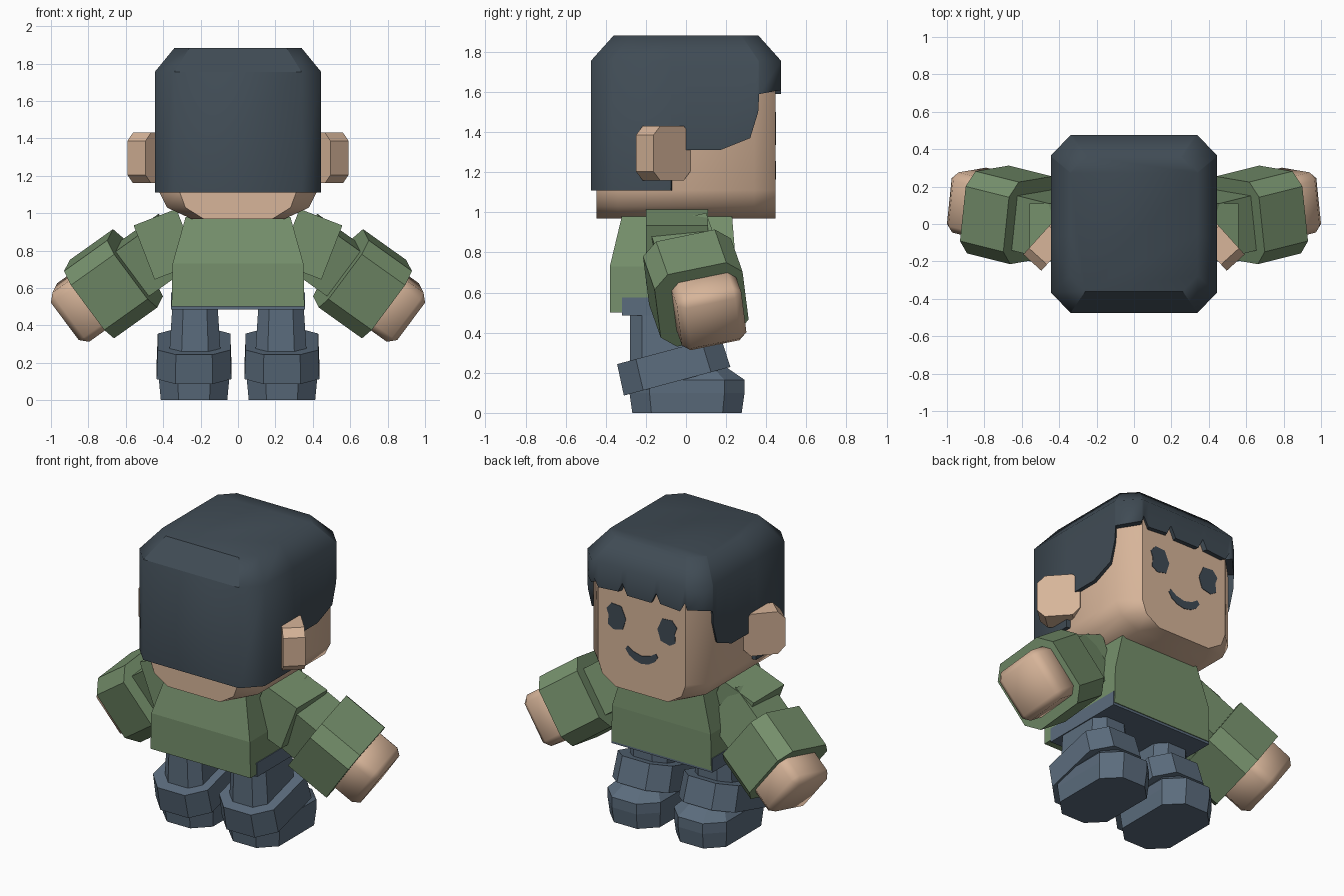
import bpy, bmesh, math
from mathutils import Vector, Matrix

if "Cube" in bpy.data.objects:
    bpy.data.objects.remove(bpy.data.objects["Cube"])


def material(name, rgb):
    m = bpy.data.materials.new(name)
    m.diffuse_color = (*rgb, 1)
    m.use_nodes = True
    m.node_tree.nodes["Principled BSDF"].inputs["Base Color"].default_value = m.diffuse_color
    return m


HAIR = material("dark slate hair", (0.051, 0.071, 0.09))
SKIN = material("warm skin", (0.68, 0.46, 0.32))
SHIRT = material("sage green", (0.18, 0.28, 0.15))
PANTS = material("blue grey", (0.105, 0.15, 0.205))


def finish(name, bm, mat, smooth=None, sharp=lambda e: False):
    """Turn a bmesh into an object; smooth is the angle that keeps edges sharp."""
    bmesh.ops.recalc_face_normals(bm, faces=bm.faces)
    if smooth:
        for f in bm.faces:
            f.smooth = True
        for e in bm.edges:
            e.smooth = not (sharp(e) or e.calc_face_angle(0) > math.radians(smooth))
    me = bpy.data.meshes.new(name)
    bm.to_mesh(me)
    bm.free()
    me.materials.append(mat)
    ob = bpy.data.objects.new(name, me)
    bpy.context.collection.objects.link(ob)
    return ob


def loft(name, rings, mat, side=1, smooth=None, bevel=0, sharp=lambda e: False):
    """Skin equal-length rings of points and close both ends."""
    bm = bmesh.new()
    vs = [[bm.verts.new((p[0] * side, p[1], p[2])) for p in r] for r in rings]
    n = len(vs[0])
    for a, b in zip(vs, vs[1:]):
        for i in range(n):
            j = (i + 1) % n
            bm.faces.new((a[i], a[j], b[j], b[i]))
    bm.faces.new(vs[0])
    bm.faces.new(vs[-1])
    if bevel:
        bmesh.ops.bevel(bm, geom=bm.edges[:], offset=bevel, segments=1, affect='EDGES')
    return finish(name, bm, mat, smooth, sharp)


def octagon(hx, hy, c):
    return [(hx, -hy + c), (hx, hy - c), (hx - c, hy), (-hx + c, hy),
            (-hx, hy - c), (-hx, -hy + c), (-hx + c, -hy), (hx - c, -hy)]


def rect(hx, y0, y1, z):
    return [(-hx, y0, z), (hx, y0, z), (hx, y1, z), (-hx, y1, z)]


def prism(name, profile, origin, axes, t0, t1, mat, **kw):
    """Extrude a 2D profile on axes (u, v) along the third axis from t0 to t1."""
    u, v, a = axes
    o = Vector(origin)
    loft(name, [[o + u * p + v * q + a * t for p, q in profile] for t in (t0, t1)], mat, **kw)


# Head: profile across x and z, carried front to back with tapered ends
half = [(0.25, 0.97), (0.38, 1.03), (0.42, 1.11), (0.42, 1.7)]
outline = half + [(-x, z) for x, z in reversed(half)]
loft("head", [[(x * k, y, z) for x, z in outline]
              for y, k in ((-0.447, 0.74), (-0.34, 1), (0.34, 1), (0.447, 0.74))],
     SKIN, smooth=60, sharp=lambda e: all(abs(v.co.y) > 0.44 for v in e.verts))

# Hair: outline from back to front with the height of its lower edge
right = [(0.34, -0.475, 1.11), (0.445, -0.365, 1.11), (0.445, -0.075, 1.11),
         (0.445, -0.074, 1.18), (0.445, -0.02, 1.2), (0.445, 0, 1.31),
         (0.445, 0.17, 1.31), (0.445, 0.32, 1.37), (0.445, 0.36, 1.5),
         (0.445, 0.365, 1.59), (0.34, 0.475, 1.61), (0.325, 0.475, 1.65),
         (0.29, 0.475, 1.59), (0.15, 0.475, 1.60), (0.12, 0.475, 1.66),
         (0.085, 0.475, 1.59)]
full = right + [(0, 0.475, 1.59)] + [(-x, y, z) for x, y, z in reversed(right)]
loft("hair", [[(x * 0.92, y * 0.92, z) for x, y, z in full], full,
              [(x, y, 1.755) for x, y, z in full],
              [(x * 0.764, y * 0.758, 1.883) for x, y, z in full]],
     HAIR, smooth=60,
     sharp=lambda e: all(v.co.z > 1.75 and v.co.y < -0.35 and abs(v.co.x) < 0.35
                         for v in e.verts))
# Remove the hidden inner cap of the hair shell
bm = bmesh.new()
hair = bpy.data.objects["hair"]
bm.from_mesh(hair.data)
bmesh.ops.delete(bm, geom=[f for f in bm.faces if len(f.verts) > 4
                           and f.calc_center_median().z < 1.7], context='FACES')
bm.to_mesh(hair.data)
bm.free()


# Face details: thin plates on the face
def plate(name, pts):
    loft(name, [[(x, y, z) for x, z in pts] for y in (0.444, 0.450)], HAIR)


for side, tag in ((1, "right"), (-1, "left")):
    plate("eye_" + tag, [(side * (0.18 + x), 1.42 + z) for x, z in
                         ((-0.035, 0.075), (0.035, 0.08), (0.07, 0.04), (0.055, 0.0),
                          (0.06, -0.06), (0.02, -0.085), (-0.045, -0.07), (-0.068, 0.0))])
top = [(x / 100, 1.215 + 4.2 * (x / 100) ** 2) for x in (-10, -6, 0, 6, 10)]
low = [(x / 100, 1.165 + 4.2 * (x / 100) ** 2) for x in (9, 5, 0, -5, -9)]
plate("mouth", [(-0.115, 1.235)] + top + [(0.115, 1.235)] + low)

# Torso and the waist that shows below the hem
loft("shirt", [rect(0.355, -0.38, 0.25, 0.5), rect(0.35, -0.38, 0.25, 0.73),
               rect(0.28, -0.32, 0.23, 0.98)], SHIRT)
loft("waist", [rect(0.358, -0.32, 0.245, 0.485), rect(0.358, -0.32, 0.245, 0.575)], PANTS)

# Limb directions
arm_axis = Vector((0.8, 0.2, -0.57)).normalized()
arm_v = Vector((-0.16, 0.95, 0.24))
arm_v = (arm_v - arm_axis * arm_v.dot(arm_axis)).normalized()
arm = (arm_axis.cross(arm_v), arm_v, arm_axis)
sh_axis = Vector((0.93, 0, -0.36)).normalized()
shoulder = (sh_axis.cross(Vector((0, 1, 0))), Vector((0, 1, 0)), sh_axis)
ear_axis = Vector((0.74, 0.67, 0)).normalized()
ear = (ear_axis.cross(Vector((0, 0, 1))), Vector((0, 0, 1)), ear_axis)


def square(h):
    return [(-h, -h), (h, -h), (h, h), (-h, h)]


tilt = Matrix.Rotation(math.radians(15), 3, 'X')
for side, tag in ((1, "right"), (-1, "left")):
    # Ears
    prism("ear_" + tag, octagon(0.125, 0.135, 0.045), (0.508, -0.07, 1.295), ear,
          -0.13, 0, SKIN, side=side)
    # Arms
    prism("shoulder_" + tag, square(0.155), (0.32, -0.045, 0.86), shoulder,
          -0.05, 0.195, SHIRT, side=side)
    prism("sleeve_" + tag, square(0.15), (0.55, 0.02, 0.705), arm,
          -0.25, 0.05, SHIRT, side=side)
    prism("sleeve_cuff_" + tag, octagon(0.225, 0.225, 0.075), (0.55, 0.02, 0.705), arm,
          0, 0.29, SHIRT, side=side)
    prism("hand_" + tag, square(0.165), (0.55, 0.045, 0.705), arm,
          0.2, 0.455, SKIN, side=side, bevel=0.04, smooth=50)
    # Legs with tilted trouser cuffs
    loft("leg_" + tag, [[(0.23 + x * k, y - 0.085, z) for x, y in octagon(0.125, 0.195, 0.06)]
                        for z, k in ((0.15, 1.15), (0.5, 0.97))], PANTS, side=side)
    loft("trouser_cuff_" + tag,
         [[Vector((0.235, -0.065, 0.235)) + tilt @ Vector((x * k, y * k, z))
           for x, y in octagon(0.2, 0.275, 0.1)]
          for z, k in ((-0.08, 1), (0.08, 0.97))], PANTS, side=side)
    # Shoes: sole, toe band and sloped top
    loft("shoe_" + tag,
         [[(0.235 + x * k, 0.005 + y * k, z + s * max(y, 0)) for x, y in octagon(0.187, 0.287, 0.1)]
          for z, k, s in ((0, 0.95, 0), (0.1, 1, 0), (0.165, 1, 0), (0.24, 0.62, 0))],
         PANTS, side=side)
